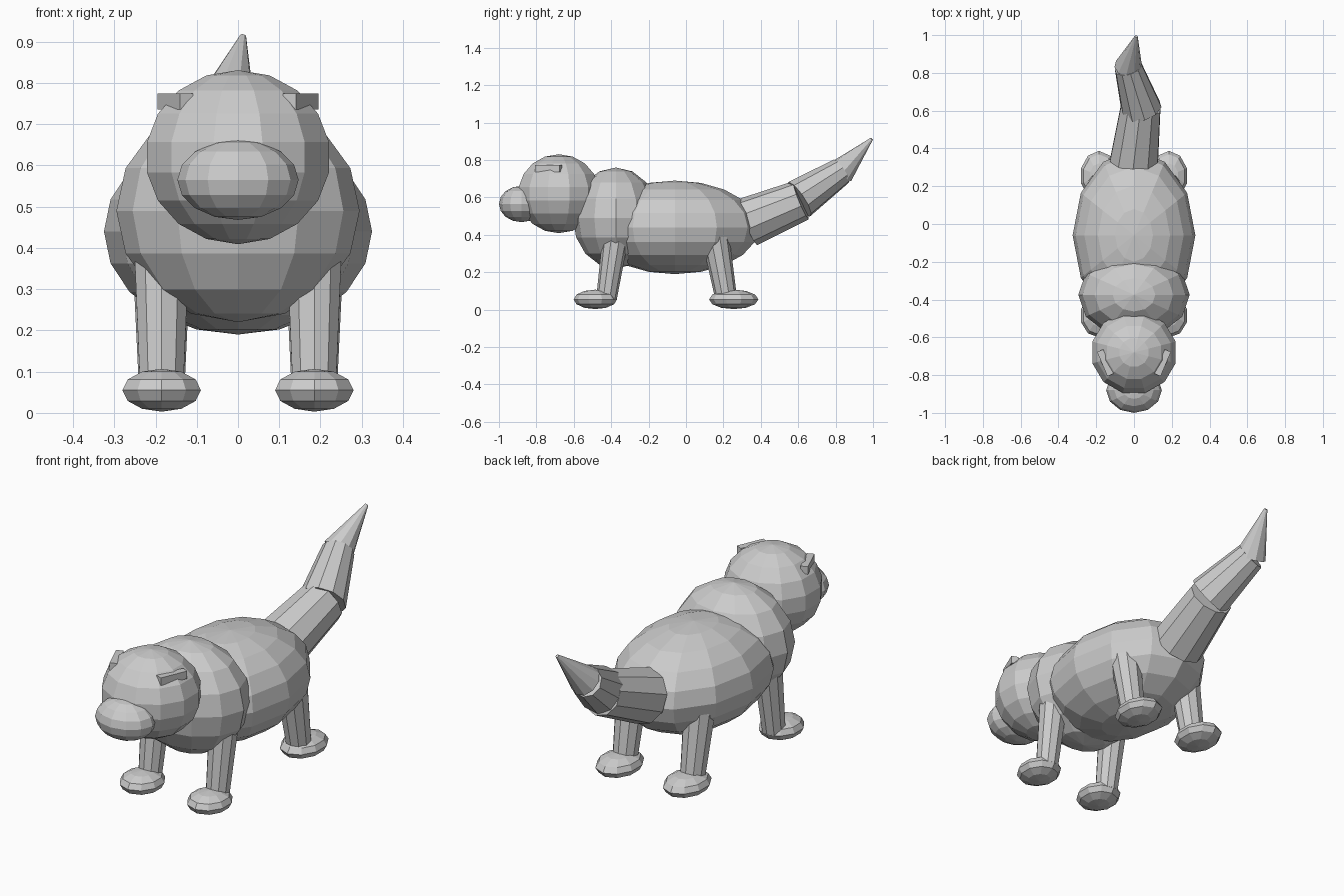
import bpy
import bmesh
from math import atan2, pi
from mathutils import Matrix, Vector

if "Cube" in bpy.data.objects:
    bpy.data.objects.remove(bpy.data.objects["Cube"])

# Single clay grey
grey = bpy.data.materials.new("clay grey")
grey.use_nodes = True
colour = (0.6, 0.6, 0.6, 1)
grey.diffuse_color = colour
grey.node_tree.nodes["Principled BSDF"].inputs["Base Color"].default_value = colour


def finish(name, bm, matrix):
    mesh = bpy.data.meshes.new(name)
    bm.to_mesh(mesh)
    bm.free()
    mesh.materials.append(grey)
    obj = bpy.data.objects.new(name, mesh)
    obj.matrix_world = matrix
    bpy.context.collection.objects.link(obj)
    return obj


def ellipsoid(name, centre, radii, segments=12, rings=8, turn=0):
    bm = bmesh.new()
    bmesh.ops.create_uvsphere(bm, u_segments=segments, v_segments=rings, radius=1)
    bmesh.ops.rotate(bm, verts=bm.verts, matrix=Matrix.Rotation(turn, 3, "Z"))
    bmesh.ops.scale(bm, verts=bm.verts, vec=radii)
    return finish(name, bm, Matrix.Translation(centre))


def limb(name, start, end, r_start, r_end, sides=10):
    a, b = Vector(start), Vector(end)
    bm = bmesh.new()
    bmesh.ops.create_cone(bm, cap_ends=True, segments=sides, radius1=r_start,
                          radius2=r_end, depth=(b - a).length)
    turn = (b - a).to_track_quat("Z", "Y").to_matrix().to_4x4()
    return finish(name, bm, Matrix.Translation((a + b) / 2) @ turn)


# Torso, head and snout
ellipsoid("body", (0, -0.06, 0.44), (0.325, 0.45, 0.25), rings=10)
ellipsoid("chest", (0, -0.375, 0.49), (0.295, 0.23, 0.27))
ellipsoid("head", (0, -0.68, 0.62), (0.232, 0.225, 0.211), rings=9, turn=pi / 12)
ellipsoid("snout", (0, -0.88, 0.565), (0.147, 0.12, 0.097))

# Legs, feet and brows on both sides
for side, label in ((1, "left"), (-1, "right")):
    x = side * 0.185
    limb(label + "_front_leg", (x, -0.375, 0.4), (x, -0.425, 0.06), 0.07, 0.055)
    limb(label + "_back_leg", (x, 0.155, 0.4), (x, 0.215, 0.06), 0.075, 0.058)
    ellipsoid(label + "_front_foot", (x, -0.485, 0.055), (0.1, 0.116, 0.052), 10, 6)
    ellipsoid(label + "_back_foot", (x, 0.255, 0.055), (0.1, 0.132, 0.052), 10, 6)

    bm = bmesh.new()
    bmesh.ops.create_cube(bm, size=1)
    bmesh.ops.scale(bm, verts=bm.verts, vec=(0.035, 0.14, 0.038))
    turn = Matrix.Rotation(-side * atan2(0.055, 0.13), 4, "Z")
    finish(label + "_brow", bm, Matrix.Translation((side * 0.152, -0.735, 0.755)) @ turn)

# Tapered tail in three kinked pieces
limb("tail_base", (0, 0.33, 0.468), (0.035, 0.615, 0.585), 0.133, 0.11)
limb("tail_middle", (0.04, 0.605, 0.59), (-0.03, 0.83, 0.74), 0.11, 0.075)
limb("tail_tip", (-0.03, 0.83, 0.738), (0.012, 0.993, 0.913), 0.075, 0.008)
